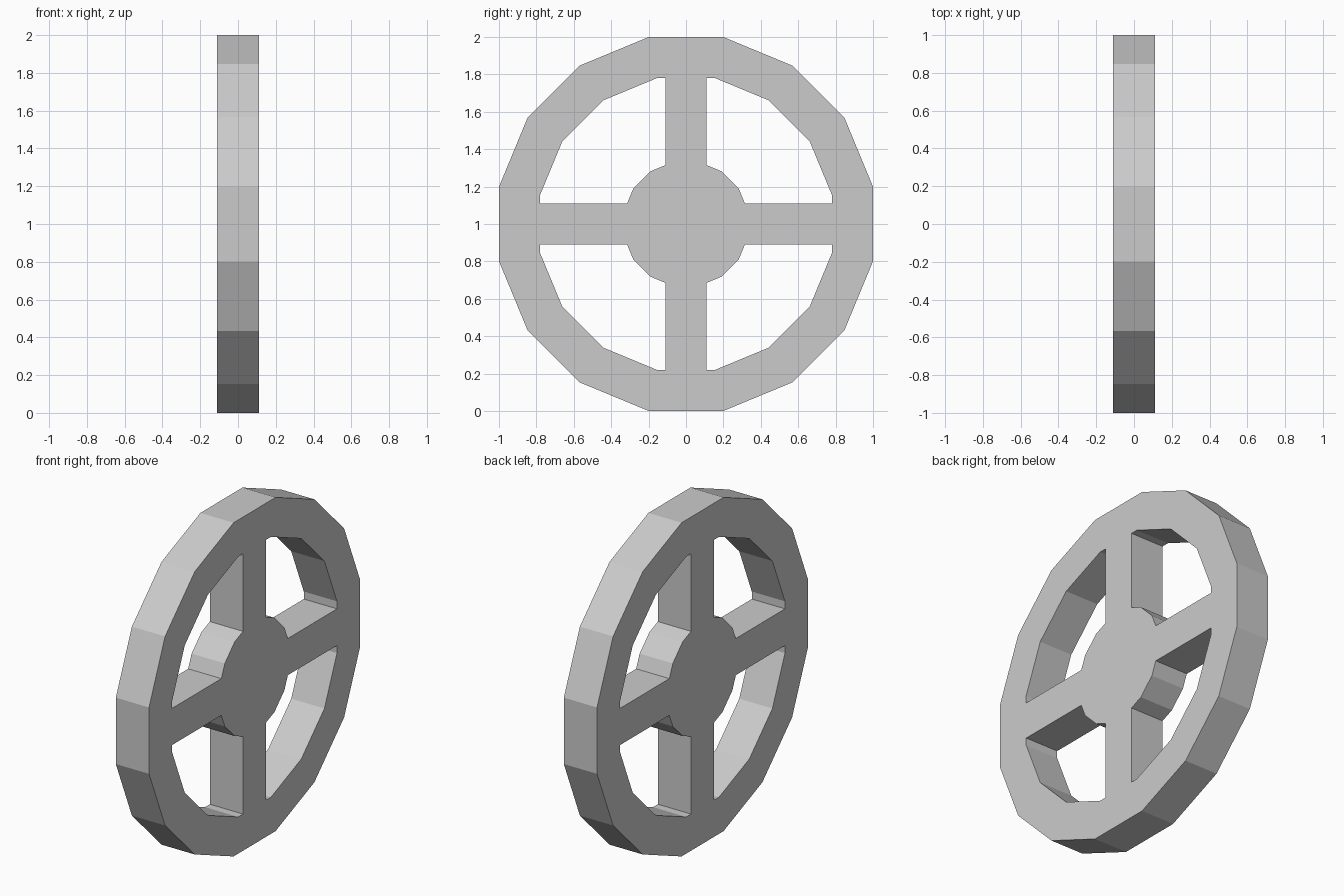
import bpy
from math import cos, sin, pi, radians

if "Cube" in bpy.data.objects:
    bpy.data.objects.remove(bpy.data.objects["Cube"])

SIDES = 16
HALF = 0.11                      # half spoke width and half wheel thickness
OUTER, INNER, HUB = 1.0, 0.78, 0.333   # flat-to-centre distances


def ring(apothem, start=0, count=SIDES):
    r = apothem / cos(pi / SIDES)
    return [(r * cos((2 * i + 1) * pi / SIDES), r * sin((2 * i + 1) * pi / SIDES))
            for i in range(start, start + count)]


def turn(points, quarter):
    for _ in range(quarter):
        points = [(-y, x) for x, y in points]
    return points


# One window between spokes: rim arc, then back along the hub arc
hub_arc = ring(HUB, 1, 2)
(ax, ay), (bx, by) = ring(HUB, 2, 2)
t = (ax - HALF) / (ax - bx)
hub_corner = ay + t * (by - ay)
window = ([(INNER, HALF)] + ring(INNER, 0, 4) + [(HALF, INNER), (HALF, hub_corner)]
          + hub_arc[::-1] + [(hub_corner, HALF)])

# Wheel: rim outline with four windows leaving the hub and spokes
profile = bpy.data.curves.new("spoked_wheel", "CURVE")
profile.dimensions = "2D"
profile.fill_mode = "BOTH"
profile.extrude = HALF
for outline in [ring(OUTER)] + [turn(window, q) for q in range(4)]:
    spline = profile.splines.new("POLY")
    spline.points.add(len(outline) - 1)
    for point, (x, y) in zip(spline.points, outline):
        point.co = (x, y, 0, 1)
    spline.use_cyclic_u = True
    spline.use_smooth = False

wheel = bpy.data.objects.new("spoked_wheel", profile)
bpy.context.collection.objects.link(wheel)
wheel.rotation_euler = (radians(90), 0, radians(90))
wheel.location = (0, 0, 1)

# Convert to a flat-shaded mesh
bpy.context.view_layer.objects.active = wheel
wheel.select_set(True)
bpy.ops.object.convert(target="MESH")
bpy.ops.object.shade_flat()
